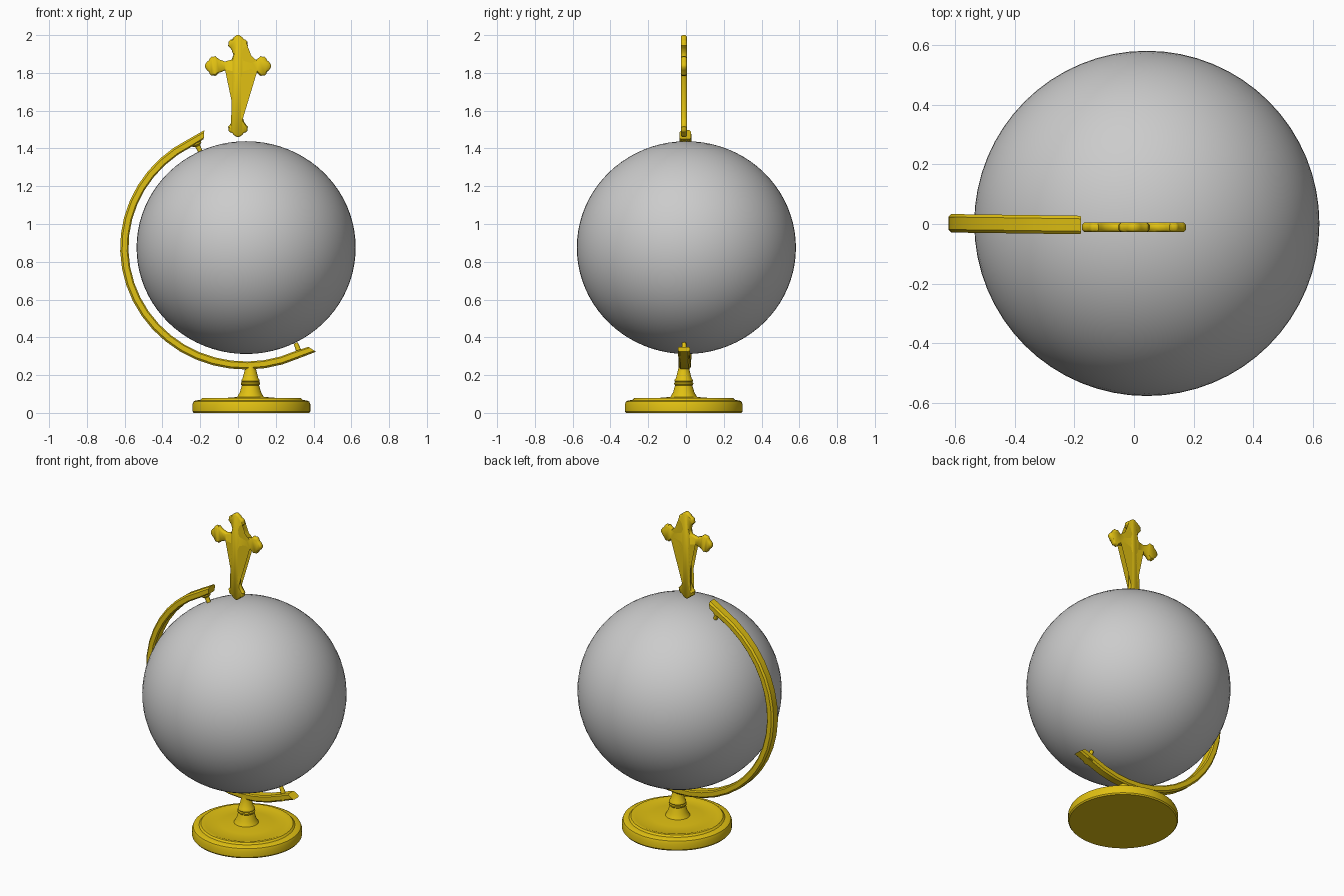
import bpy, bmesh, math
from mathutils import Vector

if "Cube" in bpy.data.objects:
    bpy.data.objects.remove(bpy.data.objects["Cube"])


def material(name, col):
    m = bpy.data.materials.new(name)
    m.diffuse_color = (*col, 1)
    m.use_nodes = True
    m.node_tree.nodes["Principled BSDF"].inputs["Base Color"].default_value = m.diffuse_color
    return m


GOLD = material("gold", (0.75, 0.53, 0.006))
GREY = material("grey", (0.6, 0.6, 0.6))
CX, CZ, SQ = 0.043, 0.875, 0.968      # globe centre and vertical squash


def finish(bm, name, mat, angle=35):
    bmesh.ops.recalc_face_normals(bm, faces=bm.faces)
    me = bpy.data.meshes.new(name)
    bm.to_mesh(me)
    bm.free()
    ob = bpy.data.objects.new(name, me)
    bpy.context.collection.objects.link(ob)
    me.materials.append(mat)
    bpy.ops.object.select_all(action='DESELECT')
    ob.select_set(True)
    bpy.context.view_layer.objects.active = ob
    bpy.ops.object.shade_smooth_by_angle(angle=math.radians(angle))
    return ob


def lathe(name, profile, mat, steps=48, angle=35):
    bm = bmesh.new()
    vs = [bm.verts.new((r, 0, z)) for r, z in profile]
    es = [bm.edges.new(p) for p in zip(vs, vs[1:])]
    bmesh.ops.spin(bm, geom=vs + es, axis=(0, 0, 1), cent=(0, 0, 0),
                   angle=math.tau, steps=steps)
    bmesh.ops.remove_doubles(bm, verts=bm.verts, dist=1e-5)
    return finish(bm, name, mat, angle)


# Globe
bm = bmesh.new()
bmesh.ops.create_uvsphere(bm, u_segments=64, v_segments=40, radius=0.58)
globe = finish(bm, "globe", GREY, 60)
globe.location = (CX, 0.002, CZ)
globe.scale = (1, 1, 0.971)

# Round foot
foot = lathe("foot", [(0, 0), (0.306, 0), (0.312, 0.008), (0.312, 0.045),
                      (0.306, 0.06), (0.295, 0.066), (0.272, 0.068),
                      (0.262, 0.078), (0.25, 0.08), (0.235, 0.074),
                      (0.15, 0.078), (0.075, 0.084), (0, 0.085)], GOLD, 64)
foot.location = (0.071, -0.012, 0)

# Turned stem
stem = lathe("stem", [(0, 0.07), (0.074, 0.078), (0.066, 0.092), (0.056, 0.11),
                      (0.049, 0.135), (0.045, 0.145), (0.05, 0.15),
                      (0.051, 0.158), (0.046, 0.163), (0.049, 0.168),
                      (0.048, 0.175), (0.042, 0.182), (0.027, 0.24),
                      (0.026, 0.255), (0, 0.255)], GOLD, 32)
stem.location = (0.066, -0.012, 0)


# Half-circle arm: bevelled band swept around the globe
def arm_y(x):
    return 0.0025 - 0.0133 * (x + 0.625)


section = [(0.623, -0.024), (0.63, -0.031), (0.657, -0.031), (0.667, -0.021),
           (0.667, 0.021), (0.657, 0.031), (0.63, 0.031), (0.623, 0.024)]
bm = bmesh.new()
rings, n = [], 24
for i in range(n + 1):
    a = math.radians(109 + (303 - 109) * i / n)
    flare = 0.012 if i in (0, n) else 0      # straight, slightly flaring ends
    ring = []
    for r, y in section:
        # the inner edge stops short, giving slanted tips
        s = (0.667 - r) / 0.044 * 0.03 * ((i == 0) - (i == n))
        x = CX + (r + flare) * math.cos(a + s)
        z = CZ + (r + flare) * SQ * math.sin(a + s)
        ring.append(bm.verts.new((x, y + arm_y(x), z)))
    rings.append(ring)
for p, q in zip(rings, rings[1:]):
    for k in range(8):
        j = (k + 1) % 8
        bm.faces.new((p[k], p[j], q[j], q[k]))
bm.faces.new(rings[0])
bm.faces.new(rings[-1])
finish(bm, "arm", GOLD)

# Pivot pegs between the arm and the globe
for name, start, end in (("top_peg", (-0.232, 1.45), (-0.195, 1.375)),
                         ("bottom_peg", (0.335, 0.295), (0.305, 0.37))):
    a = Vector((start[0], arm_y(start[0]), start[1]))
    b = Vector((end[0], arm_y(end[0]), end[1]))
    h = (b - a).length
    peg = lathe(name, [(0, 0), (0.03, 0), (0.026, h * 0.4), (0.014, h * 0.5),
                       (0.011, h), (0, h)], GOLD, 16)
    peg.location = a
    peg.rotation_euler = (b - a).to_track_quat('Z', 'Y').to_euler()

# Cross: one budded end outline repeated on four arms
END = [(0.105, 0.024), (0.09, 0.03), (0.077, 0.034), (0.066, 0.043),
       (0.055, 0.053), (0.045, 0.049), (0.034, 0.05), (0.026, 0.042),
       (0.021, 0.03), (0.011, 0.023)]        # (distance from tip, half width)
ZC, YC = 1.836, -0.011
outline = []
for k, length in enumerate((0.175, 0.164, 0.175, 0.376)):
    c, s = round(math.cos(k * math.pi / 2)), round(math.sin(k * math.pi / 2))
    lower = [(length - d, -w) for d, w in END]
    upper = [(u, -w) for u, w in reversed(lower)]
    pts = lower + [(length, -0.006), (length, 0.006)] + upper
    if k == 3:                                # long shaft
        pts = [(0.06, -0.024)] + pts + [(0.06, 0.024)]
    pts.append((0.034, 0.034))                # filleted inner corner
    outline += [(u * c - v * s, u * s + v * c) for u, v in pts]
bm = bmesh.new()
loops = []
for y, scale_in in ((-0.016, 1), (-0.008, 0), (0.008, 0), (0.016, 1)):
    ring = []
    m = len(outline)
    for i, (x, z) in enumerate(outline):
        p, q = Vector(outline[i - 1]), Vector(outline[(i + 1) % m])
        t = (q - p).normalized()
        off = 0.008 * scale_in                # pull face edges inward
        ring.append(bm.verts.new((x - t.y * off, YC + y, ZC + z + t.x * off)))
    loops.append(ring)
for p, q in zip(loops, loops[1:]):
    for i in range(len(p)):
        j = (i + 1) % len(p)
        bm.faces.new((p[i], p[j], q[j], q[i]))
caps = [bm.faces.new(loops[0]), bm.faces.new(loops[-1])]
bmesh.ops.triangulate(bm, faces=caps)
finish(bm, "cross", GOLD, 50)
